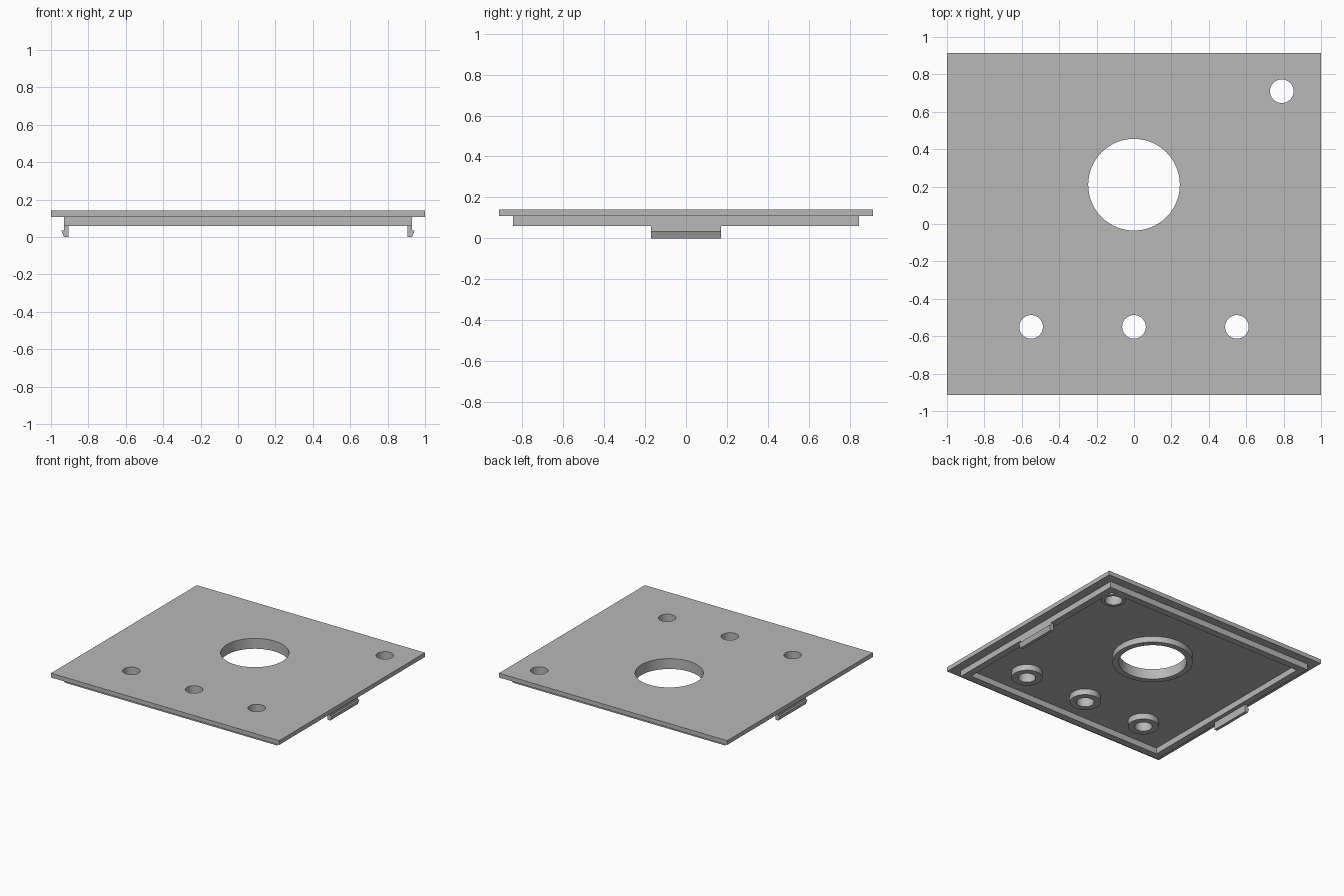
import bpy, bmesh
from math import cos, sin, pi, radians

if "Cube" in bpy.data.objects:
    bpy.data.objects.remove(bpy.data.objects["Cube"])

grey = bpy.data.materials.new("light grey plastic")
grey.use_nodes = True
colour = (0.48, 0.48, 0.48, 1)
grey.diffuse_color = colour
grey.node_tree.nodes["Principled BSDF"].inputs["Base Color"].default_value = colour


def rectangle(hx, hy):
    return [(-hx, -hy), (hx, -hy), (hx, hy), (-hx, hy)]


def circle(x, y, r, sides=64):
    return [(x + r * cos(2 * pi * i / sides), y + r * sin(2 * pi * i / sides))
            for i in range(sides)]


def extruded(name, loops, low, high, upright=False):
    """Solid from an outline with holes, extruded along z (or along y if upright)."""
    curve = bpy.data.curves.new(name + "_outline", "CURVE")
    curve.dimensions = "2D"
    curve.fill_mode = "BOTH"
    curve.extrude = (high - low) / 2
    for loop in loops:
        spline = curve.splines.new("POLY")
        spline.points.add(len(loop) - 1)
        for point, (x, y) in zip(spline.points, loop):
            point.co = (x, y, 0, 1)
        spline.use_cyclic_u = True
    helper = bpy.data.objects.new(name + "_outline", curve)
    bpy.context.collection.objects.link(helper)
    graph = bpy.context.evaluated_depsgraph_get()
    mesh = bpy.data.meshes.new_from_object(helper.evaluated_get(graph))
    bpy.data.objects.remove(helper)
    bpy.data.curves.remove(curve)

    bm = bmesh.new()
    bm.from_mesh(mesh)
    bmesh.ops.remove_doubles(bm, verts=bm.verts, dist=0.0001)
    bmesh.ops.recalc_face_normals(bm, faces=bm.faces)
    bm.to_mesh(mesh)
    bm.free()
    mesh.shade_smooth()
    mesh.set_sharp_from_angle(angle=radians(30))
    mesh.materials.clear()
    mesh.materials.append(grey)

    obj = bpy.data.objects.new(name, mesh)
    bpy.context.collection.objects.link(obj)
    middle = (low + high) / 2
    if upright:
        obj.rotation_euler.x = pi / 2
        obj.location.y = middle
    else:
        obj.location.z = middle
    return obj


RIM_Z, PLATE_Z, TOP_Z = 0.06, 0.108, 0.142

# Holes: name, x, y, hole radius, boss radius
holes = [
    ("large", 0, 0.21, 0.245, 0.29),
    ("front_left", 0.55, -0.55, 0.063, 0.112),
    ("front_middle", 0, -0.55, 0.063, 0.112),
    ("front_right", -0.55, -0.55, 0.063, 0.112),
    ("back_corner", 0.79, 0.71, 0.063, 0.088),
]

# Cover plate with its holes
extruded("cover_plate",
         [rectangle(1, 0.913)] + [circle(x, y, r) for _, x, y, r, _ in holes],
         PLATE_Z, TOP_Z)

# Locating rim under the plate
extruded("rim", [rectangle(0.93, 0.845), rectangle(0.875, 0.79)], RIM_Z, PLATE_Z)

# Ring-shaped bosses around the holes
for name, x, y, inner, outer in holes:
    extruded(name + "_boss", [circle(x, y, outer), circle(x, y, inner)], RIM_Z, PLATE_Z)

# Snap clips with an outward hook on both sides
clip = [(0.906, 0), (0.93, 0), (0.945, 0.036), (0.93, 0.036), (0.93, RIM_Z), (0.906, RIM_Z)]
for side, sign in (("left", 1), ("right", -1)):
    extruded(side + "_clip", [[(sign * x, z) for x, z in clip]], -0.172, 0.172, upright=True)
